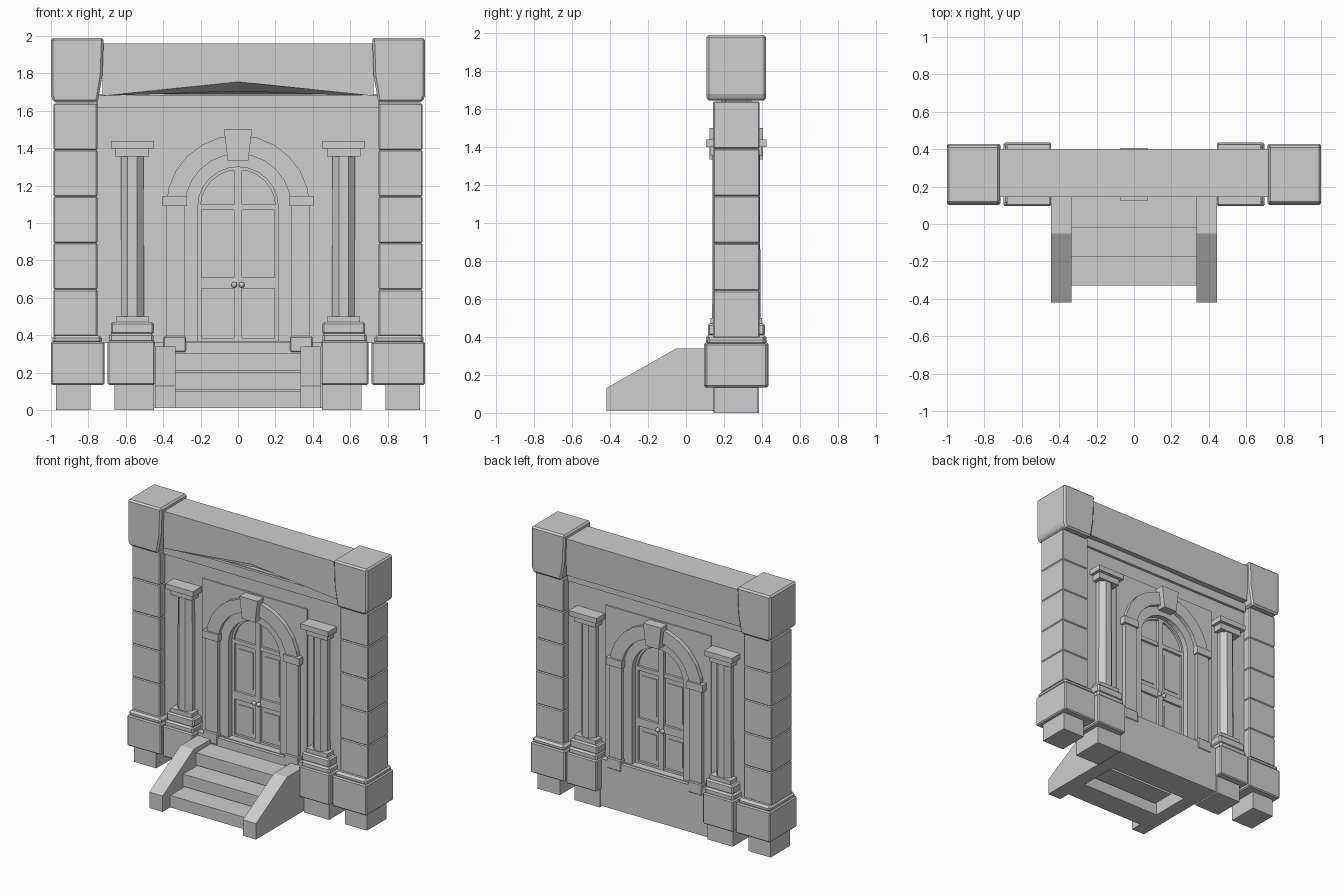
import bpy, bmesh, math
from mathutils import Matrix

if "Cube" in bpy.data.objects:
    bpy.data.objects.remove(bpy.data.objects["Cube"])

stone = bpy.data.materials.new("pale grey stone")
stone.use_nodes = True
COLOUR = (0.62, 0.62, 0.62, 1)
stone.diffuse_color = COLOUR
for node in stone.node_tree.nodes:
    if node.type == 'BSDF_PRINCIPLED':
        node.inputs["Base Color"].default_value = COLOUR

MID = 0.265  # depth of the wall's centre plane
SIDES = ((1, "left"), (-1, "right"))


def finish(name, bm, bevel=0):
    bmesh.ops.recalc_face_normals(bm, faces=bm.faces[:])
    mesh = bpy.data.meshes.new(name)
    bm.to_mesh(mesh)
    bm.free()
    mesh.materials.append(stone)
    ob = bpy.data.objects.new(name, mesh)
    bpy.context.scene.collection.objects.link(ob)
    if bevel:
        mod = ob.modifiers.new("chamfer", 'BEVEL')
        mod.width, mod.segments = bevel, 1
    return ob


def prism(name, pts, a, b, axis='y', bevel=0):
    """Extrude an (x, z) outline along y, or a (y, z) outline along x."""
    bm = bmesh.new()
    place = (lambda p, d: (p[0], d, p[1])) if axis == 'y' else (lambda p, d: (d, p[0], p[1]))
    ends = [[bm.verts.new(place(p, d)) for p in pts] for d in (a, b)]
    for loop in ends:
        bm.faces.new(loop)
    for i in range(len(pts)):
        j = (i + 1) % len(pts)
        bm.faces.new((ends[0][i], ends[0][j], ends[1][j], ends[1][i]))
    return finish(name, bm, bevel)


def box(name, x0, x1, y0, y1, z0, z1, bevel=0):
    return prism(name, [(x0, z0), (x1, z0), (x1, z1), (x0, z1)], y0, y1, bevel=bevel)


def slab(name, cx, half, depth, z0, z1, bevel=0):
    """Box centred on the wall plane."""
    return box(name, cx - half, cx + half, MID - depth, MID + depth, z0, z1, bevel)


SPRING = 1.085  # height where the arches start


def arc(r, steps=12):
    return [(r * math.cos(math.pi * i / steps), SPRING + r * math.sin(math.pi * i / steps))
            for i in range(steps + 1)]


def arch(name, outer, inner, base, depth):
    """Horseshoe band from the base up and over."""
    pts = [(outer, base)] + arc(outer) + [(-outer, base), (-inner, base)]
    pts += arc(inner)[::-1] + [(inner, base)]
    return prism(name, pts, MID - depth, MID + depth)


# Wall with the doorway left open, and its plain courses
DOOR = 0.22
wall = [(0.76, 0.36), (0.76, 1.69), (-0.76, 1.69), (-0.76, 0.36), (-DOOR, 0.36)]
prism("wall", wall + arc(DOOR)[::-1] + [(DOOR, 0.36)], MID - 0.06, MID + 0.06)
panel = [(0.44, 0.36), (0.44, 1.51), (-0.44, 1.51), (-0.44, 0.36), (-DOOR, 0.36)]
prism("centre_wall_panel", panel + arc(DOOR)[::-1] + [(DOOR, 0.36)], MID - 0.068, MID + 0.068)
slab("frieze", 0, 0.75, 0.08, 1.615, 1.685)
slab("wall_footing", 0, 0.655, 0.11, 0.01, 0.365)

# Top beam, its front lower edge rising to a shallow gable
bm = bmesh.new()
sections = []
for x, front, inner in ((-0.725, 1.68, 1.68), (0, 1.755, 1.705), (0.725, 1.68, 1.68)):
    ring = ((0.145, 1.96), (0.145, front), (0.205, inner), (0.39, 1.68), (0.40, 1.96))
    sections.append([bm.verts.new((x, y, z)) for y, z in ring])
for a, b in zip(sections, sections[1:]):
    for i in range(5):
        j = (i + 1) % 5
        bm.faces.new((a[i], a[j], b[j], b[i]))
bm.faces.new(sections[0])
bm.faces.new(sections[-1])
finish("top_beam", bm)

# Doorway: surround, inner frame and keystone
arch("arch_band", 0.385, 0.285, 0.37, 0.10)
arch("inner_door_frame", 0.29, 0.215, 0.36, 0.072)
key = [(-0.055, 1.335), (0.055, 1.335), (0.075, 1.50), (-0.075, 1.50)]
prism("keystone", key, MID - 0.14, MID + 0.14)
slab("threshold", 0, 0.29, 0.085, 0.30, 0.37)

# Double door with recessed panels and an arched light above
prism("door_panels", [(DOOR, 0.36)] + arc(DOOR) + [(-DOOR, 0.36)], MID - 0.012, MID + 0.012)
slab("door_centre_stile", 0, 0.022, 0.032, 0.37, 1.30)
for name, z0, z1 in (("bottom", 0.365, 0.385), ("middle", 0.65, 0.71), ("top", 1.07, 1.10)):
    slab(name + "_door_rail", 0, DOOR, 0.03, z0, z1)
arch("fanlight_rim", 0.22, 0.20, 1.08, 0.03)

for s, side in SIDES:
    # Door edge, panel fields and knobs
    slab(side + "_door_stile", s * 0.207, 0.013, 0.03, 0.37, 1.085)
    slab(side + "_upper_field", s * 0.108, 0.06, 0.018, 0.75, 1.03)
    slab(side + "_lower_field", s * 0.108, 0.06, 0.018, 0.42, 0.61)
    for face in (-1, 1):
        bm = bmesh.new()
        bmesh.ops.create_uvsphere(bm, u_segments=12, v_segments=8, radius=0.016,
                                  matrix=Matrix.Translation((s * 0.02, MID + face * 0.045, 0.67)))
        for f in bm.faces:
            f.smooth = True
        finish(side + "_door_knob", bm)

    # Jamb base and impost
    slab(side + "_jamb_base", s * 0.338, 0.06, 0.115, 0.31, 0.395, 0.006)
    slab(side + "_impost", s * 0.338, 0.066, 0.115, 1.09, 1.145)

    # Column: pedestal, stepped base, eight-sided shafts, stepped capital
    cx = s * 0.565
    slab(side + "_column_foot", s * 0.555, 0.105, 0.12, 0, 0.15)
    slab(side + "_column_pedestal", s * 0.57, 0.127, 0.17, 0.135, 0.37, 0.008)
    slab(side + "_pedestal_top", s * 0.57, 0.119, 0.16, 0.36, 0.41, 0.012)
    slab(side + "_column_base", cx, 0.115, 0.15, 0.405, 0.47, 0.01)
    slab(side + "_column_base_step", cx, 0.088, 0.135, 0.465, 0.50)
    for face, label in ((-1, "front"), (1, "back")):
        bm = bmesh.new()
        place = Matrix.Translation((cx, MID + face * 0.065, 0.93)) @ Matrix.Rotation(math.pi / 8, 4, 'Z')
        bmesh.ops.create_cone(bm, cap_ends=True, segments=8, radius1=0.067, radius2=0.065,
                              depth=0.88, matrix=place)
        finish(f"{side}_{label}_column_shaft", bm)
    slab(side + "_capital_step", cx, 0.09, 0.135, 1.355, 1.405)
    slab(side + "_capital", cx, 0.115, 0.16, 1.40, 1.44)

    # Corner pier: foot, base, five stacked blocks and a heavy cap
    slab(side + "_pier_foot", s * 0.88, 0.092, 0.115, 0, 0.15)
    slab(side + "_pier_base", s * 0.857, 0.143, 0.163, 0.135, 0.365, 0.008)
    slab(side + "_pier_base_top", s * 0.86, 0.133, 0.155, 0.355, 0.40, 0.015)
    for i in range(5):
        z = 0.395 + i * 0.249
        slab(f"{side}_pier_block_{i + 1}", s * 0.869, 0.117, 0.122, z, z + 0.249, 0.006)
    cap = [(0.75, 1.645), (0.985, 1.645), (1.0, 1.68), (1.0, 1.99), (0.718, 1.99), (0.725, 1.79)]
    prism(side + "_pier_cap", [(s * x, z) for x, z in cap], MID - 0.157, MID + 0.157, bevel=0.012)

    # Sloping cheek wall beside the stairs
    cheek = [(-0.42, 0.01), (-0.42, 0.13), (-0.05, 0.34), (0.16, 0.34), (0.16, 0.01)]
    prism(side + "_stair_cheek", cheek, s * 0.335, s * 0.445, axis='x')

# Three steps, open underneath
for i in range(3):
    y = -0.33 + i * 0.155
    box(f"step_{i + 1}", -0.34, 0.34, y, y + 0.18, 0.01 + i * 0.1, 0.10 + i * 0.102)
